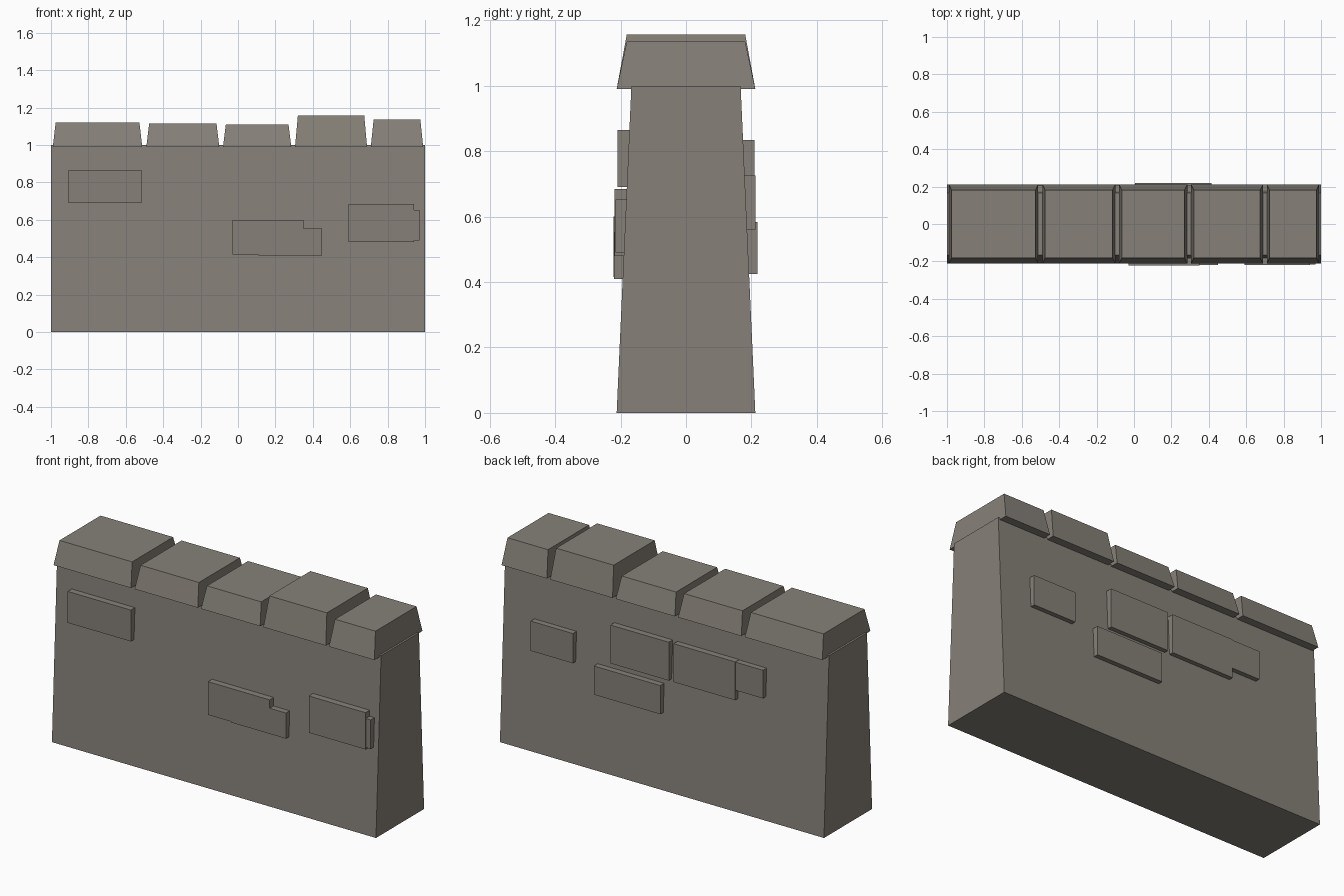
import bpy
import bmesh

cube = bpy.data.objects.get("Cube")
if cube:
    bpy.data.objects.remove(cube, do_unlink=True)

# One stone colour for the whole wall
stone = bpy.data.materials.new("grey_stone")
stone.use_nodes = True
colour = (0.24, 0.22, 0.19, 1)
stone.diffuse_color = colour
bsdf = stone.node_tree.nodes["Principled BSDF"]
bsdf.inputs["Base Color"].default_value = colour
bsdf.inputs["Roughness"].default_value = 0.9


def block(name, x, y, z, taper_x=0, taper_y=0):
    """Box between the given (low, high) ranges, narrowed at the top."""
    bm = bmesh.new()
    bmesh.ops.create_cube(bm, size=1)
    for v in bm.verts:
        sx, sy, sz = (1 if c > 0 else -1 for c in v.co)
        top = sz > 0
        v.co.x = (x[1] if sx > 0 else x[0]) - sx * taper_x * top
        v.co.y = (y[1] if sy > 0 else y[0]) - sy * taper_y * top
        v.co.z = z[1] if top else z[0]
    mesh = bpy.data.meshes.new(name)
    bm.to_mesh(mesh)
    bm.free()
    mesh.materials.append(stone)
    obj = bpy.data.objects.new(name, mesh)
    bpy.context.collection.objects.link(obj)
    return obj


# Battered wall body
block("wall_body", (-1, 1), (-0.212, 0.212), (0, 1), taper_y=0.045)

# Coping stones: left edge, right edge, top height
copings = [(-0.99, -0.512, 1.12), (-0.49, -0.10, 1.115), (-0.08, 0.285, 1.11),
           (0.305, 0.69, 1.157), (0.71, 0.99, 1.135)]
for i, (x0, x1, top) in enumerate(copings):
    block(f"coping_stone_{i + 1}", (x0, x1), (-0.212, 0.212), (0.99, top),
          taper_x=0.015, taper_y=0.031)

# Raised bricks: x range, z range, outer face distance
front_bricks = [(-0.905, -0.515, 0.69, 0.865, 0.209),
                (-0.03, 0.35, 0.415, 0.60, 0.221),
                (0.11, 0.45, 0.41, 0.553, 0.22),
                (0.59, 0.94, 0.48, 0.685, 0.218),
                (0.70, 0.97, 0.49, 0.652, 0.216)]
back_bricks = [(0.55, 0.81, 0.56, 0.726, 0.212),
               (-0.04, 0.32, 0.62, 0.834, 0.209),
               (0.005, 0.415, 0.424, 0.584, 0.219),
               (-0.45, -0.07, 0.62, 0.834, 0.209),
               (-0.62, -0.30, 0.675, 0.832, 0.207)]
for side, bricks, sign in (("front", front_bricks, -1), ("back", back_bricks, 1)):
    for i, (x0, x1, z0, z1, out) in enumerate(bricks):
        block(f"{side}_brick_{i + 1}", (x0, x1),
              sorted((sign * 0.15, sign * out)), (z0, z1))
